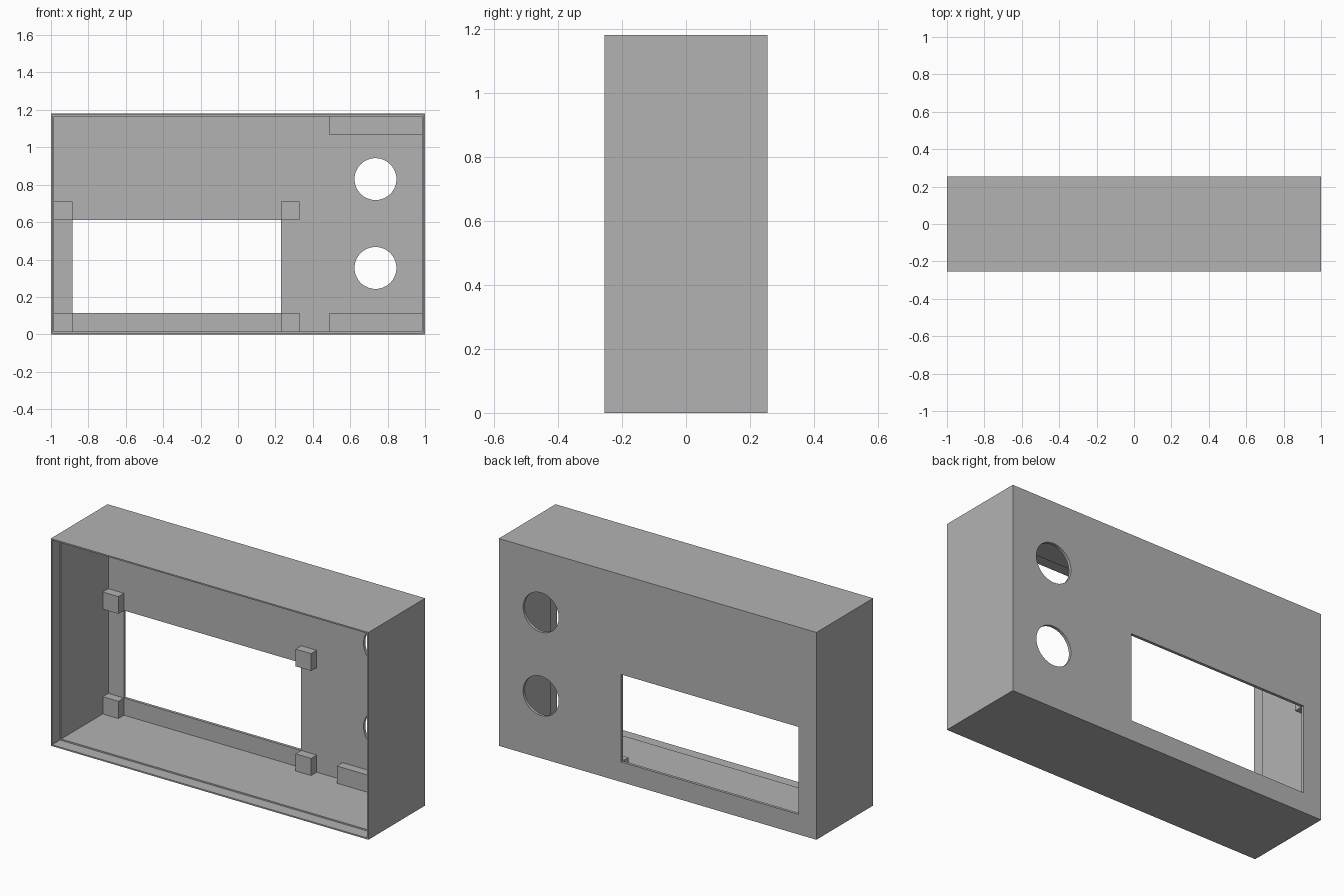
import bpy
import math

default = bpy.data.objects.get("Cube")
if default:
    bpy.data.objects.remove(default, do_unlink=True)

# Overall dimensions
W, D, H = 2.0, 0.51, 1.18
WALL, LIP, LIP_DEPTH = 0.016, 0.008, 0.07
POST, POST_DEPTH = 0.098, 0.05
FRONT, BACK = -D / 2, D / 2
INNER_BACK = BACK - WALL
SIDE = W / 2 - WALL

grey = bpy.data.materials.new("plain_grey")
grey.use_nodes = True
colour = (0.45, 0.45, 0.45, 1)
grey.diffuse_color = colour
grey.node_tree.nodes["Principled BSDF"].inputs["Base Color"].default_value = colour


def box(name, x, y, z):
    """Box from (min, max) ranges on each axis."""
    centre = [(r[0] + r[1]) / 2 for r in (x, y, z)]
    bpy.ops.mesh.primitive_cube_add(size=1, location=centre)
    obj = bpy.context.object
    obj.name = name
    obj.scale = [r[1] - r[0] for r in (x, y, z)]
    bpy.ops.object.transform_apply(location=False, rotation=False, scale=True)
    obj.data.materials.append(grey)
    return obj


def cut(target, cutter):
    """Subtract the cutter, then discard it."""
    cutter.hide_render = True
    mod = target.modifiers.new("cut", "BOOLEAN")
    mod.operation = "DIFFERENCE"
    mod.solver = "EXACT"
    mod.object = cutter
    bpy.context.view_layer.objects.active = target
    bpy.ops.object.modifier_apply(modifier=mod.name)
    bpy.data.objects.remove(cutter, do_unlink=True)


# Open-fronted case with a stepped rim
case = box("case", (-W / 2, W / 2), (FRONT, BACK), (0, H))
cut(case, box("cavity", (-SIDE, SIDE), (FRONT - 0.1, INNER_BACK), (WALL, H - WALL)))
cut(case, box("rim_recess", (-W / 2 + LIP, W / 2 - LIP),
              (FRONT - 0.1, FRONT + LIP_DEPTH), (LIP, H - LIP)))

# Display window in the back panel
WIN_X, WIN_Z = (-0.886, 0.23), (0.114, 0.612)
cut(case, box("window", WIN_X, (INNER_BACK - 0.1, BACK + 0.1), WIN_Z))

# Two round holes
for z in (0.355, 0.83):
    bpy.ops.mesh.primitive_cylinder_add(
        vertices=64, radius=0.112, depth=0.2,
        location=(0.735, BACK, z), rotation=(math.pi / 2, 0, 0))
    cut(case, bpy.context.object)

# Mounting posts at the window corners
depth = (INNER_BACK - POST_DEPTH, INNER_BACK)
for x_name, x in (("right", WIN_X[0] - POST), ("left", WIN_X[1])):
    for z_name, z in (("lower", WIN_Z[0] - POST), ("upper", WIN_Z[1])):
        box(f"{z_name}_{x_name}_post", (x, x + POST), depth, (z, z + POST))

# Long support blocks along the floor and ceiling
for name, z in (("lower", WALL), ("upper", H - WALL - POST)):
    box(f"{name}_support_block", (0.49, SIDE), depth, (z, z + POST))
